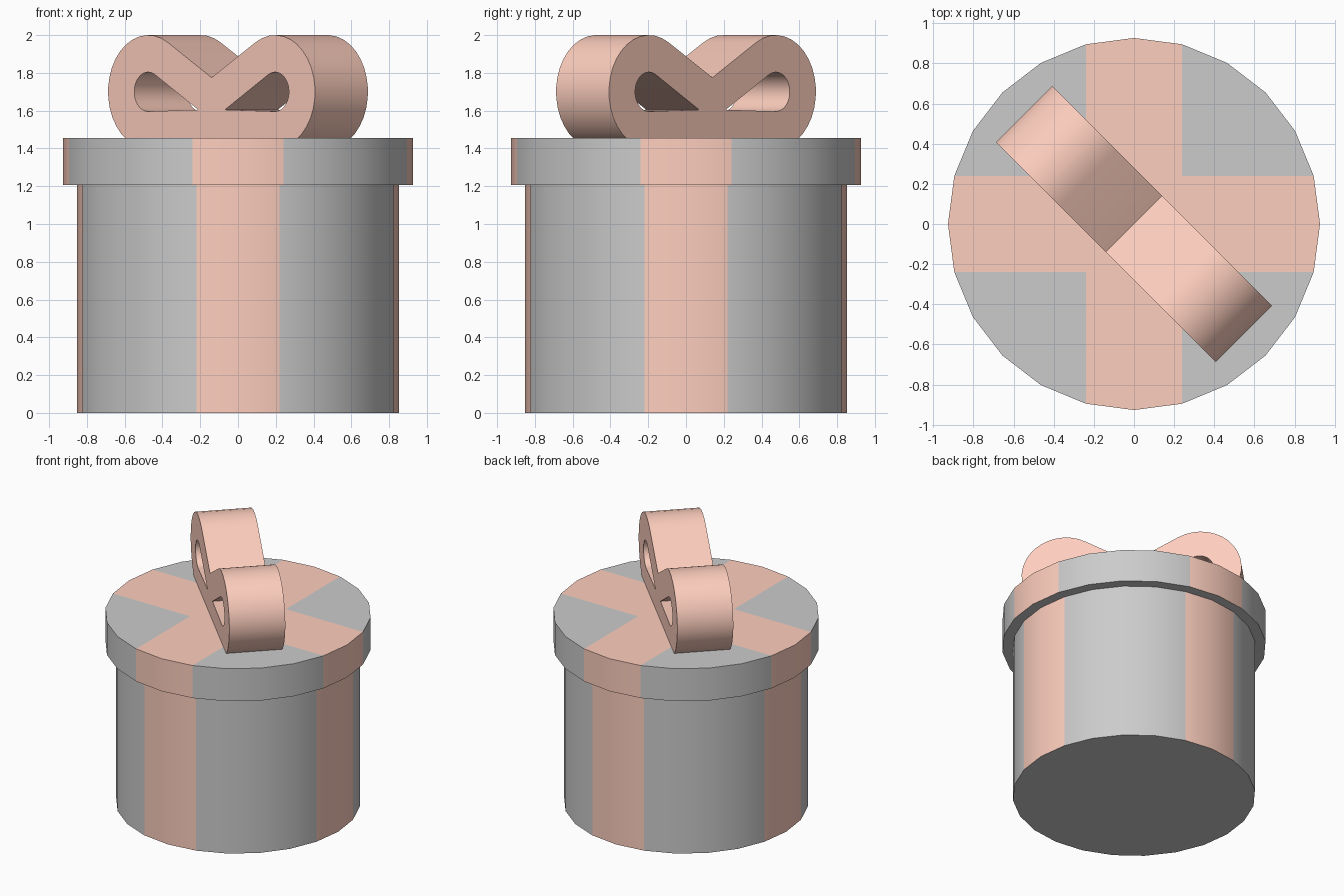
import bpy, bmesh, math
from mathutils import Vector

if "Cube" in bpy.data.objects:
    bpy.data.objects.remove(bpy.data.objects["Cube"])

ribbon = bpy.data.materials.new("ribbon")
ribbon.diffuse_color = (0.99, 0.62, 0.515, 1)
ribbon.use_nodes = True
ribbon.node_tree.nodes["Principled BSDF"].inputs["Base Color"].default_value = ribbon.diffuse_color
paper = bpy.data.materials.new("paper")  # neutral grey for the wrapped sides
paper.diffuse_color = (0.8, 0.8, 0.8, 1)
paper.use_nodes = True
paper.node_tree.nodes["Principled BSDF"].inputs["Base Color"].default_value = paper.diffuse_color


def smooth(obj):
    bpy.ops.object.select_all(action='DESELECT')
    obj.select_set(True)
    bpy.context.view_layer.objects.active = obj
    bpy.ops.object.shade_smooth_by_angle(angle=math.radians(30))


def striped_drum(name, radius, z0, z1):
    """24-sided drum with a ribbon crossing its sides and top."""
    bm = bmesh.new()
    bmesh.ops.create_cone(bm, cap_ends=True, segments=24, radius1=radius,
                          radius2=radius, depth=z1 - z0)
    bmesh.ops.translate(bm, verts=bm.verts, vec=(0, 0, (z0 + z1) / 2))
    w = radius * math.sin(math.radians(15))
    for axis in (Vector((1, 0, 0)), Vector((0, 1, 0))):
        for s in (-1, 1):
            top = [f for f in bm.faces if f.normal.z > 0.9]
            geom = set(top)
            for f in top:
                geom.update(f.edges)
                geom.update(f.verts)
            bmesh.ops.bisect_plane(bm, geom=list(geom), dist=1e-4,
                                   plane_co=axis * w * s, plane_no=axis)
            bm.normal_update()
    for f in bm.faces:
        c = f.calc_center_median()
        if f.normal.z > -0.5 and min(abs(c.x), abs(c.y)) < w - 1e-3:
            f.material_index = 1
    mesh = bpy.data.meshes.new(name)
    bm.to_mesh(mesh)
    bm.free()
    mesh.materials.append(paper)
    mesh.materials.append(ribbon)
    obj = bpy.data.objects.new(name, mesh)
    bpy.context.collection.objects.link(obj)
    smooth(obj)


def arc(r, a0, a1, n=20):
    angles = [math.radians(a0 + (a1 - a0) * i / n) for i in range(n + 1)]
    return [(0.475 + r * math.cos(a), 1.70 + r * math.sin(a)) for a in angles]


def mirrored(pts):
    return [(-x, z) for x, z in reversed(pts)]


# Box and lid
striped_drum("gift_box", 0.852, 0, 1.206)
striped_drum("box_lid", 0.927, 1.206, 1.456)

# Bow: outer outline with two teardrop holes, set diagonally across the lid
half = arc(0.3, 119.6, -90)
hole = [(0.1, 1.605)] + arc(0.104, 119.8, -91.4)
curve = bpy.data.curves.new("bow", 'CURVE')
curve.dimensions = '2D'
curve.fill_mode = 'BOTH'
curve.extrude = 0.198
for pts in ([(0, 1.775)] + half + mirrored(half), hole, mirrored(hole)):
    spline = curve.splines.new('POLY')
    spline.points.add(len(pts) - 1)
    for p, (x, z) in zip(spline.points, pts):
        p.co = (x, z, 0, 1)
    spline.use_cyclic_u = True
bow = bpy.data.objects.new("bow", curve)
bpy.context.collection.objects.link(bow)
bow.rotation_euler = (math.pi / 2, 0, -math.pi / 4)
bpy.ops.object.select_all(action='DESELECT')
bow.select_set(True)
bpy.context.view_layer.objects.active = bow
bpy.ops.object.convert(target='MESH')
bow = bpy.context.object
bm = bmesh.new()
bm.from_mesh(bow.data)
bmesh.ops.remove_doubles(bm, verts=bm.verts, dist=1e-5)
bmesh.ops.recalc_face_normals(bm, faces=bm.faces)
bm.to_mesh(bow.data)
bm.free()
bow.data.materials.clear()
bow.data.materials.append(ribbon)
smooth(bow)
